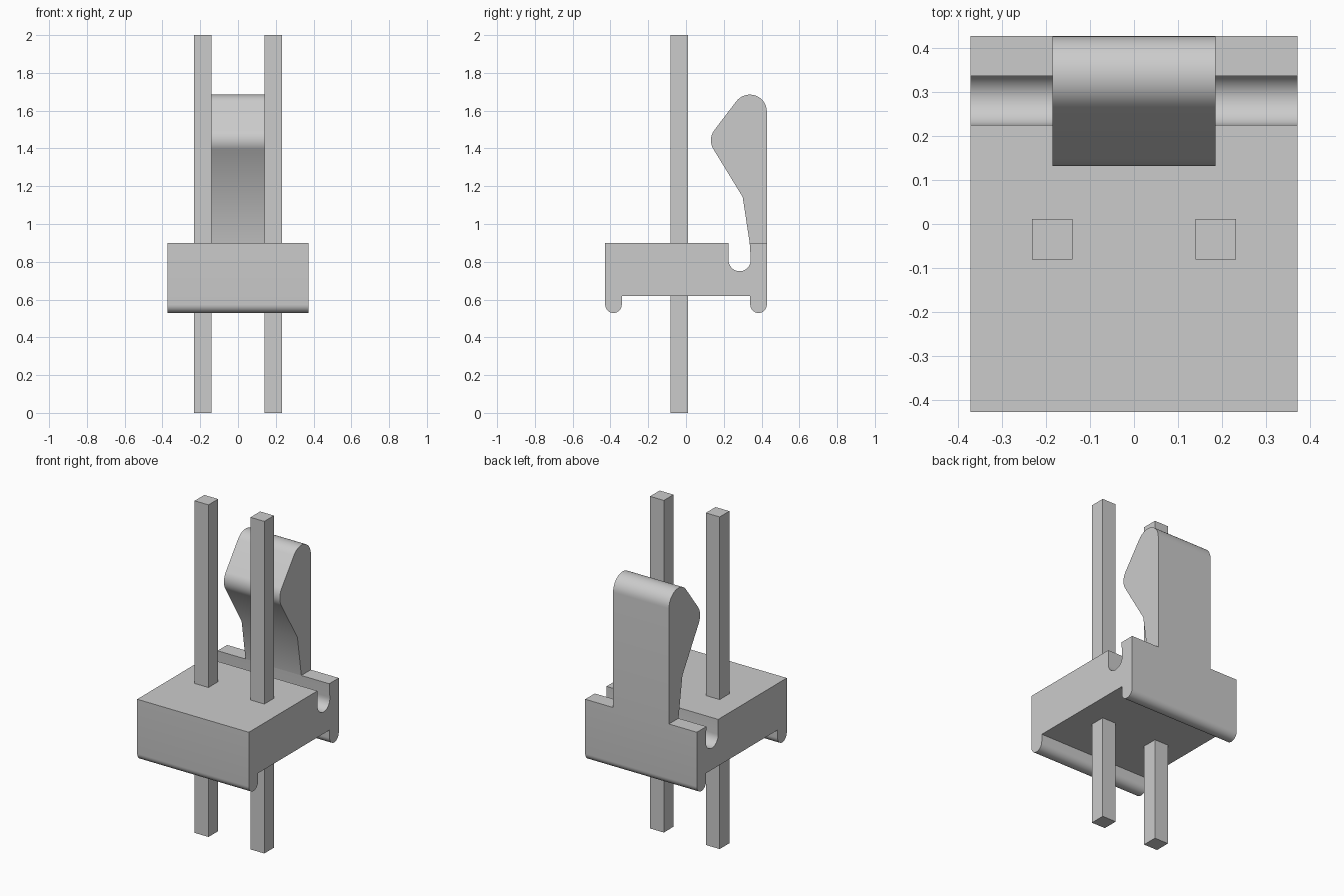
import bpy, bmesh, math

cube = bpy.data.objects.get("Cube")
if cube:
    bpy.data.objects.remove(cube, do_unlink=True)

# One plain grey for everything
GREY = (0.6, 0.6, 0.6, 1.0)
grey = bpy.data.materials.new("plain grey")
grey.use_nodes = True
grey.diffuse_color = GREY
grey.node_tree.nodes["Principled BSDF"].inputs["Base Color"].default_value = GREY


def arc(cy, cz, r, start, end, steps=16):
    """Points of a circular arc in the side (y, z) plane, angles in degrees."""
    angles = [math.radians(start + (end - start) * i / steps) for i in range(steps + 1)]
    return [(cy + r * math.cos(a), cz + r * math.sin(a)) for a in angles]


def extrude_profile(name, profile, x0, x1):
    """Sweep a side profile (y, z) from x0 to x1."""
    bm = bmesh.new()
    face = bm.faces.new([bm.verts.new((x0, y, z)) for y, z in profile])
    swept = bmesh.ops.extrude_face_region(bm, geom=[face])["geom"]
    bmesh.ops.translate(bm, vec=(x1 - x0, 0, 0),
                        verts=[g for g in swept if isinstance(g, bmesh.types.BMVert)])
    bmesh.ops.recalc_face_normals(bm, faces=bm.faces[:])
    mesh = bpy.data.meshes.new(name)
    bm.to_mesh(mesh)
    bm.free()
    mesh.materials.append(grey)
    obj = bpy.data.objects.new(name, mesh)
    bpy.context.collection.objects.link(obj)
    bpy.ops.object.select_all(action="DESELECT")
    obj.select_set(True)
    bpy.context.view_layer.objects.active = obj
    bpy.ops.object.shade_smooth_by_angle(angle=math.radians(25))
    return obj


HALF_Y, TOP, UNDER = 0.428, 0.9, 0.62
FOOT_R, FOOT_Z = 0.044, 0.573

# Housing: block with a round-bottomed slot on top and two rounded feet below
housing = [(-HALF_Y, TOP), (0.225, TOP)]
housing += arc(0.284, 0.809, 0.059, 180, 367)
housing += [(0.337, TOP), (HALF_Y, TOP)]
housing += arc(HALF_Y - FOOT_R, FOOT_Z, FOOT_R, 0, -180)
housing += [(HALF_Y - 2 * FOOT_R, UNDER), (-HALF_Y + 2 * FOOT_R, UNDER)]
housing += arc(-HALF_Y + FOOT_R, FOOT_Z, FOOT_R, 0, -180)
extrude_profile("housing", housing, -0.372, 0.372)

# Locking latch: tapered neck, rounded nose and rounded tip
latch = [(HALF_Y, TOP)]
latch += arc(0.338, 1.595, 0.09, 0, 142.5)
latch += arc(0.222, 1.443, 0.09, 142.5, 213.5)
latch += [(0.30, 1.143), (0.337, TOP)]
extrude_profile("latch", latch, -0.186, 0.186)

# Square pins running through the housing
pin = [(-0.081, 0), (0.011, 0), (0.011, 2), (-0.081, 2)]
for side, x in (("right", -0.186), ("left", 0.186)):
    extrude_profile(side + "_pin", pin, x - 0.046, x + 0.046)
